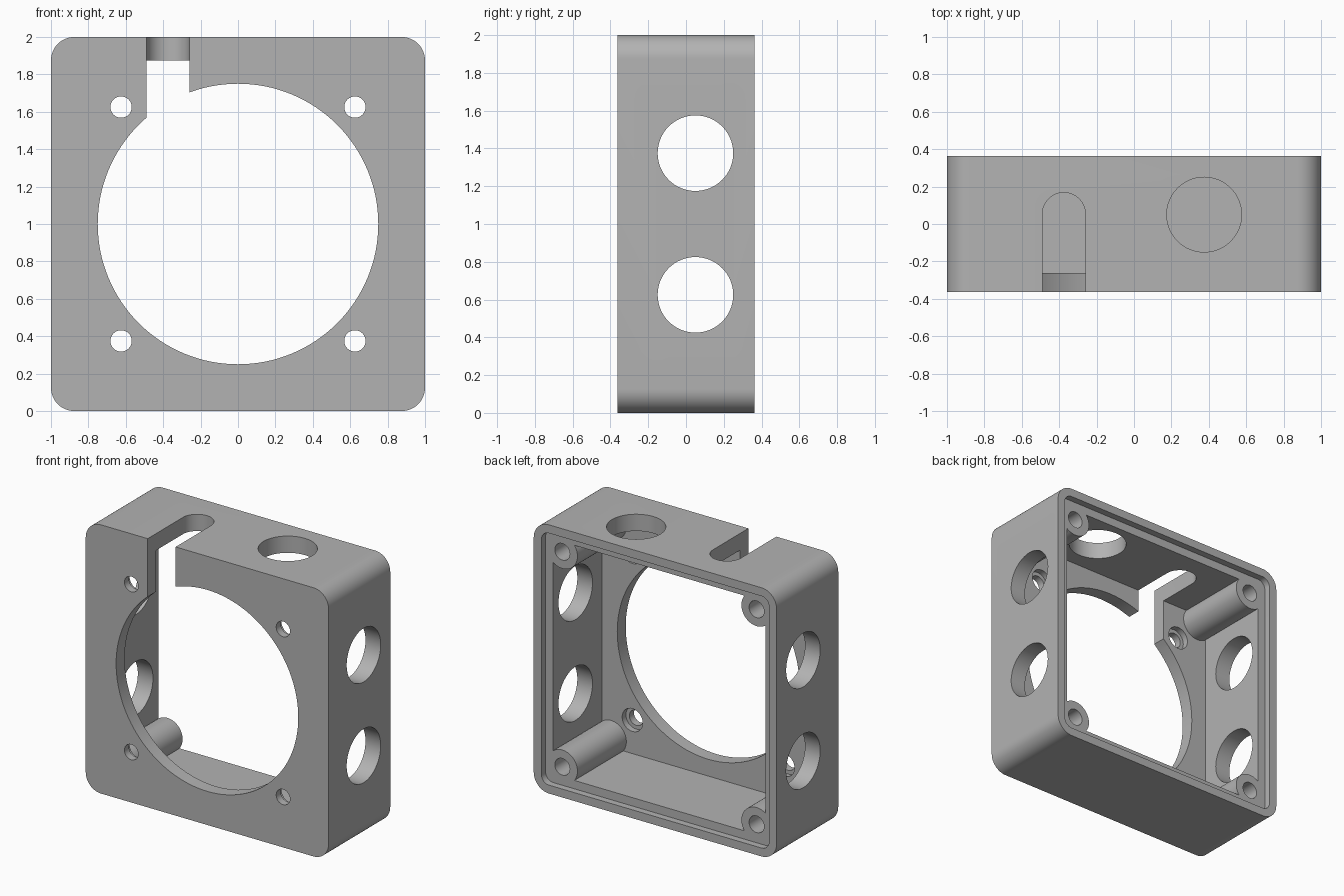
import bpy
import bmesh
from math import cos, sin, pi
from mathutils import Matrix, Vector

cube = bpy.data.objects.get("Cube")
if cube:
    bpy.data.objects.remove(cube, do_unlink=True)

WIDTH, DEPTH = 2.0, 0.725
FRONT, BACK = -DEPTH / 2, DEPTH / 2
WALL, PLATE = 0.125, 0.1
LIP, LIP_DEPTH = 0.0625, 0.05
MID = WIDTH / 2
PLATE_IN = FRONT + PLATE

grey = bpy.data.materials.new("plain grey")
grey.use_nodes = True
GREY = (0.45, 0.45, 0.45, 1)
grey.diffuse_color = GREY
grey.node_tree.nodes["Principled BSDF"].inputs["Base Color"].default_value = GREY


def rounded(half_x, half_y, r, steps=12):
    """Outline of a rounded rectangle centred on the origin."""
    pts = []
    for k, (sx, sy) in enumerate([(1, 1), (-1, 1), (-1, -1), (1, -1)]):
        for i in range(steps + 1):
            a = (k + i / steps) * pi / 2
            pts.append((sx * (half_x - r) + r * cos(a), sy * (half_y - r) + r * sin(a)))
    return pts


def circle(r, n=64):
    return [(r * cos(2 * pi * i / n), r * sin(2 * pi * i / n)) for i in range(n)]


def prism(name, outline, axis, centre, start, end):
    """Extrude an outline along an axis; centre gives the other two coordinates."""
    place = {
        "x": lambda u, v, w: (w, u, v),
        "y": lambda u, v, w: (u, w, v),
        "z": lambda u, v, w: (u, v, w),
    }[axis]
    bm = bmesh.new()
    ends = [[bm.verts.new(place(u + centre[0], v + centre[1], w)) for u, v in outline]
            for w in (start, end)]
    n = len(outline)
    bm.faces.new(ends[0])
    bm.faces.new(ends[1])
    for i in range(n):
        j = (i + 1) % n
        bm.faces.new((ends[0][i], ends[0][j], ends[1][j], ends[1][i]))
    bmesh.ops.recalc_face_normals(bm, faces=bm.faces)
    mesh = bpy.data.meshes.new(name)
    bm.to_mesh(mesh)
    bm.free()
    mesh.materials.append(grey)
    obj = bpy.data.objects.new(name, mesh)
    bpy.context.collection.objects.link(obj)
    return obj


def combine(target, tool, operation="DIFFERENCE"):
    """Apply one boolean and remove the tool."""
    tool.hide_render = True
    bpy.context.view_layer.objects.active = target
    mod = target.modifiers.new(tool.name, "BOOLEAN")
    mod.operation, mod.solver, mod.object = operation, "EXACT", tool
    bpy.ops.object.modifier_apply(modifier=mod.name)
    bpy.data.objects.remove(tool, do_unlink=True)


# Rounded box, hollowed from the back
half = WIDTH / 2
body = prism("housing", rounded(half, half, 0.125), "y", (0, MID), FRONT, BACK)
inner = half - WALL
square = [(inner, inner), (-inner, inner), (-inner, -inner), (inner, -inner)]
combine(body, prism("cavity", square, "y", (0, MID), PLATE_IN, BACK + 0.1))

# Corner screw posts
corners = [(sx, sz) for sx in (-1, 1) for sz in (-1, 1)]
for sx, sz in corners:
    combine(body, prism("post", circle(0.125), "y", (sx * 0.8, MID + sz * 0.8),
                        FRONT + 0.05, BACK - 0.02), "UNION")

# Lid recess around the back rim
combine(body, prism("recess", rounded(half - LIP, half - LIP, 0.0625, 8), "y", (0, MID),
                    BACK - LIP_DEPTH, BACK + 0.1))

# Large front opening
combine(body, prism("opening", circle(0.75, 128), "y", (0, MID), FRONT - 0.1, PLATE_IN + 0.1))

# Post bores and counterbored front screw holes
for sx, sz in corners:
    combine(body, prism("bore", circle(0.062, 32), "y", (sx * 0.8, MID + sz * 0.8),
                        -0.15, BACK + 0.1))
    spot = (sx * 0.625, MID + sz * 0.625)
    combine(body, prism("screw_hole", circle(0.057, 32), "y", spot, FRONT - 0.1, PLATE_IN + 0.05))
    combine(body, prism("counterbore", circle(0.085, 32), "y", spot, PLATE_IN - 0.045, PLATE_IN + 0.05))

# Cable holes: two through both sides, one in the top
for z in (MID - 0.375, MID + 0.375):
    combine(body, prism("side_hole", circle(0.2), "x", (0.05, z), -1.1, 1.1))
combine(body, prism("top_hole", circle(0.2), "z", (0.375, 0.05), 1.7, 2.1))

# Round-ended slot from the front through the top wall
R = 0.115
slot = [(R * cos(pi * i / 24), R * sin(pi * i / 24)) for i in range(25)]
slot += [(-R, -0.6), (R, -0.6)]
combine(body, prism("slot", slot, "z", (-0.375, 0.053), 1.3, 2.1))

# Smooth round walls, sharp edges kept
bpy.ops.object.select_all(action="DESELECT")
body.select_set(True)
bpy.context.view_layer.objects.active = body
bpy.ops.object.shade_smooth_by_angle(angle=pi / 6)
